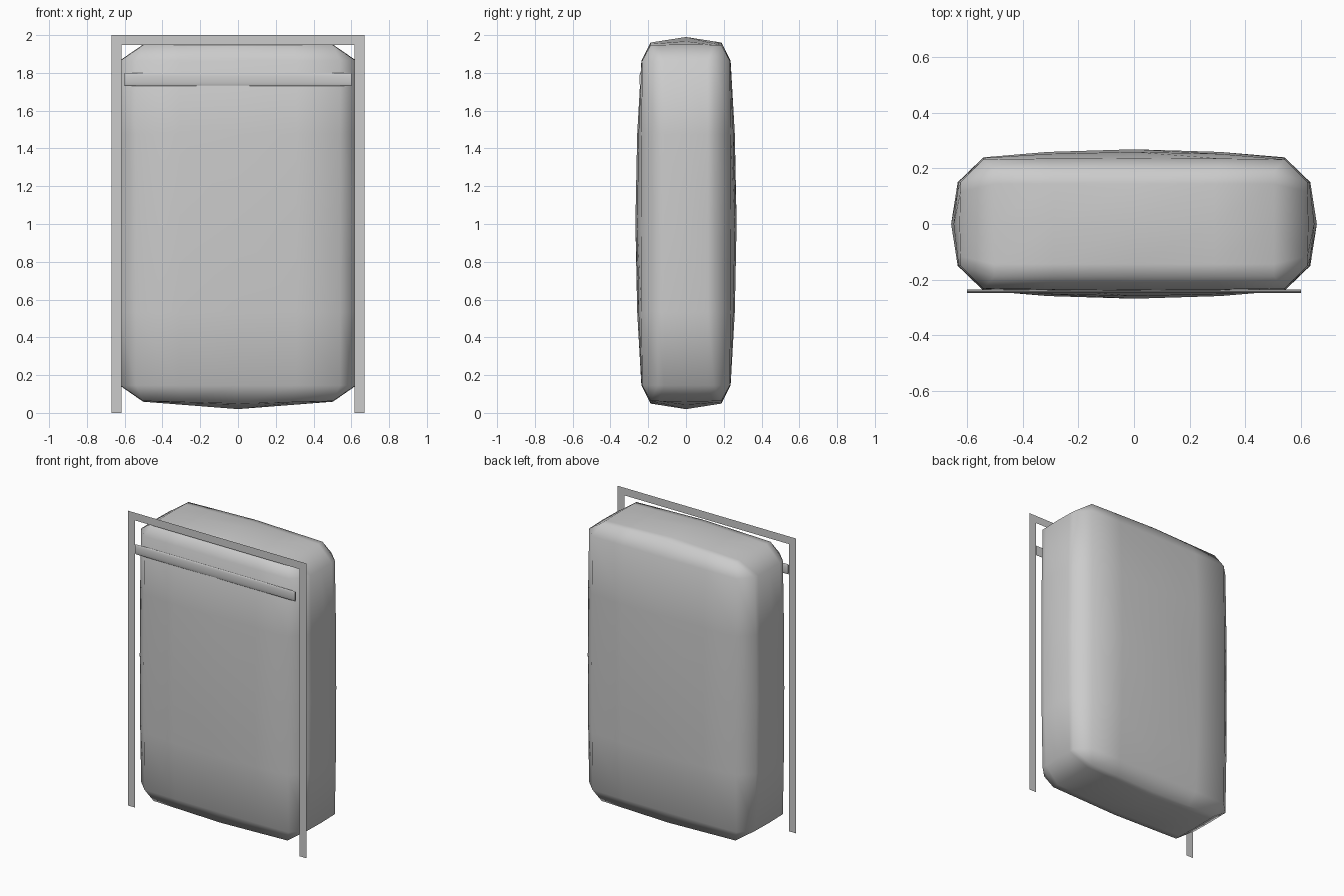
import bpy, bmesh, math

if "Cube" in bpy.data.objects:
    bpy.data.objects.remove(bpy.data.objects["Cube"])


def make_object(name, bm, smooth):
    bmesh.ops.recalc_face_normals(bm, faces=bm.faces)
    mesh = bpy.data.meshes.new(name)
    bm.to_mesh(mesh)
    bm.free()
    for p in mesh.polygons:
        p.use_smooth = smooth
    ob = bpy.data.objects.new(name, mesh)
    bpy.context.collection.objects.link(ob)
    return ob


# Padded body: chamfered box whose faces bulge towards their centres
X, Y, Z = 0.62, 0.23, 0.94
bm = bmesh.new()
bmesh.ops.create_cube(bm, size=2)
bmesh.ops.subdivide_edges(bm, edges=bm.edges[:], cuts=3, use_grid_fill=True)
for v in bm.verts:
    v.co.x *= X
    v.co.y *= Y
    v.co.z *= Z
rim = [e for e in bm.edges if e.calc_face_angle(0) > 1]
bmesh.ops.bevel(bm, geom=rim, offset=0.08, segments=1, profile=0.5, affect='EDGES')
for v in bm.verts:
    u, s, w = v.co.x / X, v.co.y / Y, v.co.z / Z
    if abs(u) > 0.99:
        v.co.x += math.copysign(0.036 * (1 - abs(s)) * (1 - w * w), u)
    elif abs(s) > 0.99:
        v.co.y += math.copysign(0.038 * (1 - u * u) * (1 - w * w), s)
    elif abs(w) > 0.99:
        v.co.z += math.copysign(0.045 * (1 - abs(u)) * (1 - abs(s)), w)
        v.co.x *= 0.93
        v.co.y *= 1.25
    v.co.z += 1.005
make_object("body", bm, True)

# Flat door-shaped frame in front of the body
bm = bmesh.new()
outline = [(-0.67, 0), (-0.67, 2), (0.67, 2), (0.67, 0),
           (0.617, 0), (0.617, 1.948), (-0.617, 1.948), (-0.617, 0)]
vs = [bm.verts.new((x, -0.222, z)) for x, z in outline]
for quad in ((0, 1, 6, 7), (1, 2, 5, 6), (2, 3, 4, 5)):
    bm.faces.new([vs[i] for i in quad])
make_object("front_frame", bm, False)

# Flattened round bar across the front
bpy.ops.mesh.primitive_cylinder_add(vertices=32, radius=0.034, depth=1.2,
                                    location=(0, -0.241, 1.765),
                                    rotation=(0, math.pi / 2, 0))
bar = bpy.context.object
bar.name = "front_bar"
bar.scale = (1, 0.19, 1)
bpy.ops.object.transform_apply(location=False, rotation=True, scale=True)
bpy.ops.object.shade_smooth_by_angle(angle=math.radians(50))
